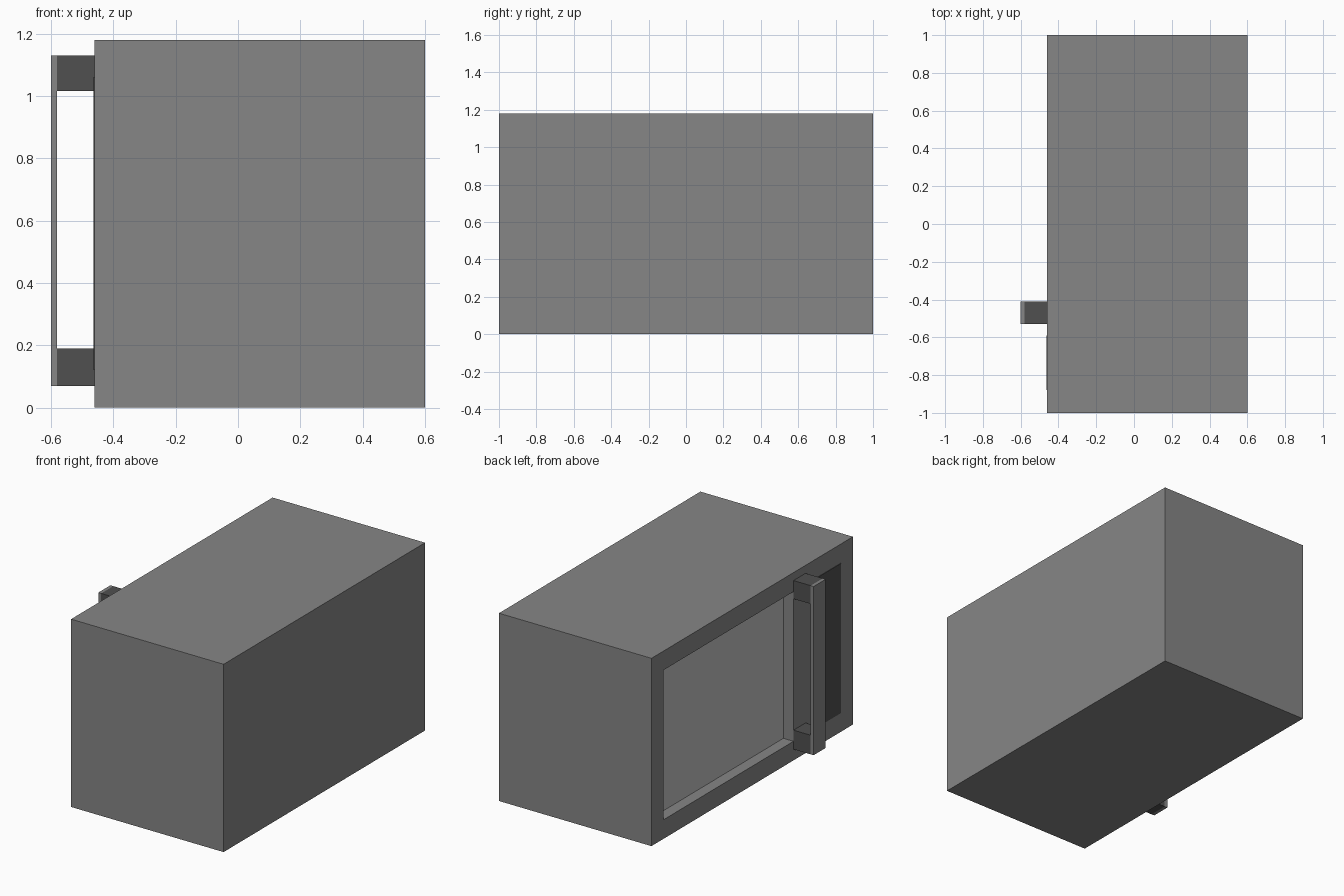
import bpy

if "Cube" in bpy.data.objects:
    bpy.data.objects.remove(bpy.data.objects["Cube"])


def material(name, r, g, b):
    m = bpy.data.materials.new(name)
    m.diffuse_color = (r, g, b, 1)
    m.use_nodes = True
    m.node_tree.nodes["Principled BSDF"].inputs["Base Color"].default_value = m.diffuse_color
    return m


GREY = material("body grey", 0.24, 0.24, 0.24)
DARK = material("dark grey", 0.08, 0.08, 0.08)
GLASS = material("pale window grey", 0.54, 0.54, 0.54)


def box(name, x, y, z, mat):
    """Box between the given (low, high) limits on each axis."""
    bpy.ops.mesh.primitive_cube_add(size=1)
    ob = bpy.context.object
    ob.name = name
    for v in ob.data.vertices:
        v.co = [(lo + hi) / 2 + c * (hi - lo) for c, (lo, hi) in zip(v.co, (x, y, z))]
    ob.data.materials.append(mat)
    return ob


FRONT = -0.46      # plane of the door
BORDER = 0.12      # frame width around door and control panel
HEIGHT = 1.18
inner_z = (BORDER, HEIGHT - BORDER)
window_y = (-0.41, 1 - BORDER)

# Oven body with the window recess cut out of the door side
body = box("oven_body", (FRONT, 0.6), (-1, 1), (0, HEIGHT), GREY)
cutter = box("window_cutter", (FRONT - 0.1, FRONT + 0.075), window_y, inner_z, GREY)
cutter.hide_render = True
cutter.display_type = 'WIRE'
cut = body.modifiers.new("window recess", 'BOOLEAN')
cut.operation = 'DIFFERENCE'
cut.solver = 'EXACT'
cut.object = cutter

# Window pane at the bottom of the recess
box("window_pane", (FRONT + 0.07, FRONT + 0.075), window_y, inner_z, GLASS)

# Dark control panel, almost flush with the door
box("control_panel", (FRONT - 0.003, FRONT), (-1 + BORDER, -0.59), inner_z, DARK)

# Handle: two dark posts and a grey bar
handle_y = (-0.53, -0.41)
for name, z in (("lower", (0.07, 0.19)), ("upper", (1.015, 1.13))):
    box(name + "_handle_post", (-0.58, FRONT), handle_y, z, DARK)
box("handle_bar", (-0.6, -0.58), handle_y, (0.07, 1.13), GREY)
